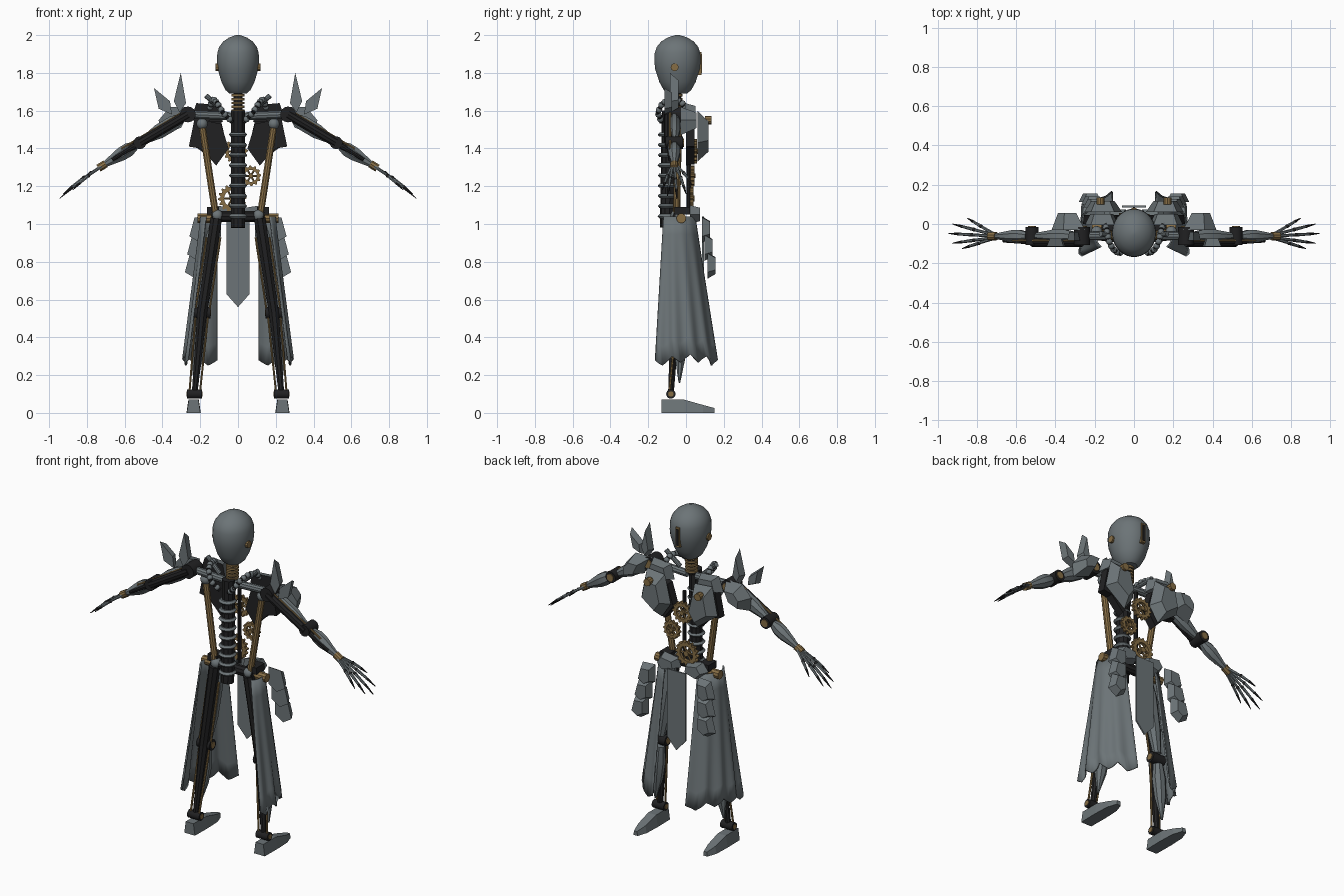
import bpy, bmesh, math
from mathutils import Vector, Matrix

cube = bpy.data.objects.get("Cube")
if cube:
    bpy.data.objects.remove(cube)


def material(name, rgb):
    m = bpy.data.materials.new(name)
    m.use_nodes = True
    m.diffuse_color = (*rgb, 1)
    m.node_tree.nodes["Principled BSDF"].inputs["Base Color"].default_value = (*rgb, 1)
    return m


STEEL = material("steel_grey", (0.15, 0.175, 0.185))
DARK = material("dark_iron", (0.015, 0.015, 0.016))
BRASS = material("brass", (0.24, 0.155, 0.06))


def finish(name, bm, mats, smooth=False):
    bmesh.ops.recalc_face_normals(bm, faces=bm.faces)
    me = bpy.data.meshes.new(name)
    bm.to_mesh(me)
    bm.free()
    for m in mats if isinstance(mats, tuple) else (mats,):
        me.materials.append(m)
    if smooth:
        me.shade_smooth()
        me.set_sharp_from_angle(angle=math.radians(35))
    ob = bpy.data.objects.new(name, me)
    bpy.context.collection.objects.link(ob)
    return ob


def lathe(name, p, q, stations, mat, sides=10, sx=1, sy=1, smooth=True):
    """Turned solid from p to q; stations are (fraction, radius)."""
    p, q = Vector(p), Vector(q)
    z = (q - p).normalized()
    x = Vector((0, 1, 0)).cross(z)
    x = x.normalized() if x.length > 0.01 else Vector((1, 0, 0))
    y = z.cross(x)
    bm = bmesh.new()
    rings = []
    for t, r in stations:
        c = p.lerp(q, t)
        angles = [2 * math.pi * (i + 0.5) / sides for i in range(sides)]
        rings.append([bm.verts.new(c + x * r * sx * math.cos(a) + y * r * sy * math.sin(a)) for a in angles])
    for a, b in zip(rings, rings[1:]):
        for i in range(sides):
            j = (i + 1) % sides
            bm.faces.new((a[i], a[j], b[j], b[i]))
    bm.faces.new(rings[0])
    bm.faces.new(rings[-1])
    return finish(name, bm, mat, smooth)


def rod(name, p, q, r, mat, r2=None, sides=10):
    return lathe(name, p, q, [(0, r), (1, r if r2 is None else r2)], mat, sides)


def ball(name, c, r, mat):
    bm = bmesh.new()
    bmesh.ops.create_uvsphere(bm, u_segments=12, v_segments=8, radius=r, matrix=Matrix.Translation(c))
    return finish(name, bm, mat, True)


def plate(name, pts, y0, y1, mat, taper=1.0, dark_back=False, s=1):
    """Outline in x and z, deep from y0 to y1, with the y1 face shrunk."""
    bm = bmesh.new()
    c = sum((Vector(p) for p in pts), Vector((0, 0))) / len(pts)
    loops = []
    for y, k in ((y0, 1), (y1, taper)):
        loop = [c + (Vector(p) - c) * k for p in pts]
        loops.append([bm.verts.new((s * v.x, y, v.y)) for v in loop])
    a, b = loops
    bm.faces.new(a)
    bm.faces.new(b)
    for i in range(len(pts)):
        j = (i + 1) % len(pts)
        bm.faces.new((a[i], a[j], b[j], b[i]))
    ob = finish(name, bm, (mat, DARK))
    if dark_back:
        for f in ob.data.polygons:
            f.material_index = int(f.normal.y < -0.5)
    return ob


def gear(name, c, r, teeth):
    bm = bmesh.new()
    n = teeth * 4
    loops = []
    for y in (-0.01, 0.01):
        for outer in (True, False):
            ring = []
            for i in range(n):
                k = (1 if i % 4 < 2 else 0.84) if outer else 0.58
                a = 2 * math.pi * i / n
                ring.append(bm.verts.new((c[0] + r * k * math.cos(a), c[1] + y, c[2] + r * k * math.sin(a))))
            loops.append(ring)
    for a, b in ((0, 1), (0, 2), (1, 3), (2, 3)):
        for i in range(n):
            j = (i + 1) % n
            bm.faces.new((loops[a][i], loops[a][j], loops[b][j], loops[b][i]))
    finish(name, bm, BRASS)
    c = Vector(c)
    for i in range(3):
        d = Vector((math.cos(i * math.pi / 3), 0, math.sin(i * math.pi / 3))) * r * 0.65
        rod(name + "_spoke", c - d, c + d, 0.006, BRASS, sides=6)
    rod(name + "_hub", c - Vector((0, 0.015, 0)), c + Vector((0, 0.015, 0)), r * 0.22, BRASS)


def skirt(s):
    """Pleated side cloth with a torn hem."""
    top = [(0.17, -0.12), (0.22, -0.08), (0.21, 0.02), (0.11, 0.05)]
    hem = [(0.265, -0.165), (0.32, -0.06), (0.27, 0.12), (0.11, 0.165)]
    nu, nv = 32, 8

    def bezier(p, t):
        w = ((1 - t) ** 3, 3 * t * (1 - t) ** 2, 3 * t * t * (1 - t), t ** 3)
        return sum((Vector(a) * b for a, b in zip(p, w)), Vector((0, 0)))
    bm = bmesh.new()
    rows = []
    for j in range(nv + 1):
        v = j / nv
        row = []
        for i in range(nu + 1):
            u = i / nu
            xy = bezier(top, u).lerp(bezier(hem, u), v)
            xy *= 1 + 0.035 * v * math.sin(u * 26)
            low = 0.24 + 0.04 * abs((i % 8) / 4 - 1) + 0.03 * math.sin(u * math.pi)
            row.append(bm.verts.new((s * xy.x, xy.y, 1.04 + (low - 1.04) * v)))
        rows.append(row)
    for a, b in zip(rows, rows[1:]):
        for i in range(nu):
            bm.faces.new((a[i], a[i + 1], b[i + 1], b[i]))
    ob = finish("side_cloth", bm, STEEL, True)
    mod = ob.modifiers.new("thickness", "SOLIDIFY")
    mod.thickness = 0.008


# Head with face slit
lathe("head", (0, -0.045, 1.69), (0, -0.045, 2.0),
      [(0, 0.045), (0.06, 0.066), (0.2, 0.088), (0.42, 0.108), (0.55, 0.112), (0.7, 0.11),
       (0.8, 0.1), (0.89, 0.079), (0.96, 0.047), (1, 0.01)], STEEL, 32, sy=1.1)
plate("slit_frame", [(-0.013, 1.79), (0.013, 1.79), (0.013, 1.91), (-0.013, 1.91)], 0.04, 0.082, BRASS)
plate("slit", [(-0.006, 1.8), (0.006, 1.8), (0.006, 1.9), (-0.006, 1.9)], 0.05, 0.086, DARK)

# Neck and spine
rod("neck_core", (0, -0.06, 1.58), (0, -0.045, 1.72), 0.025, DARK)
for i in range(6):
    z = 1.595 + i * 0.02
    rod("neck_ring", (0, -0.055, z), (0, -0.055, z + 0.012), 0.036, BRASS, sides=14)
rod("spine", (0, -0.1, 0.98), (0, -0.09, 1.6), 0.038, DARK)
for i in range(9):
    z = 1.03 + i * 0.054
    lathe("vertebra", (0, -0.1, z), (0, -0.1, z + 0.022), [(0, 0.04), (0.5, 0.05), (1, 0.04)], STEEL, 14)

# Front cloth, gears, pelvis bar
plate("centre_cloth", [(-0.062, 1.04), (0.062, 1.04), (0.062, 0.63), (0, 0.56), (-0.062, 0.63)], 0.085, 0.094, STEEL)
gear("upper_gear", (-0.012, 0.047, 1.385), 0.065, 14)
gear("middle_gear", (0.068, 0.035, 1.255), 0.055, 12)
gear("lower_gear", (-0.03, 0.03, 1.135), 0.075, 16)
rod("gear_post", (0, 0.015, 1.05), (0, 0.015, 1.5), 0.012, DARK)
rod("pelvis_bar", (-0.14, -0.04, 1.04), (0.14, -0.04, 1.04), 0.03, DARK)

for s in (1, -1):
    def P(x, y, z):
        return Vector((s * x, y, z))

    rod("ear_disc", P(0.095, -0.06, 1.83), P(0.118, -0.06, 1.83), 0.021, BRASS)

    # Chest armour
    chest = [(0.05, 1.4), (0.09, 1.53), (0.23, 1.56), (0.26, 1.41), (0.2, 1.4), (0.115, 1.31)]
    plate("rib_plate", chest, 0.0, 0.045, DARK, 0.95, s=s)
    plate("chest_plate", [(0.06, 1.42), (0.1, 1.59), (0.22, 1.6), (0.255, 1.43), (0.2, 1.39), (0.12, 1.33)],
          0.06, 0.118, STEEL, 0.6, True, s)
    rod("chest_knob", P(0.17, 0.1, 1.55), P(0.17, 0.135, 1.55), 0.022, BRASS)
    plate("collar_plate", [(0.08, 1.54), (0.1, 1.63), (0.22, 1.64), (0.25, 1.55)], -0.005, 0.05, STEEL, 0.7, True, s)
    rod("collar_bone", P(0.03, -0.06, 1.57), P(0.25, -0.06, 1.58), 0.022, STEEL)
    rod("neck_piston", P(0.08, -0.06, 1.6), P(0.17, -0.05, 1.68), 0.014, STEEL)
    path = [P(0.15, 0.01, 1.61), P(0.14, -0.03, 1.65), P(0.13, -0.08, 1.66),
            P(0.11, -0.125, 1.64), P(0.08, -0.15, 1.59), P(0.03, -0.13, 1.54)]
    for a, b in zip(path, path[1:]):
        rod("neck_hose", a, b, 0.012, DARK)
        for t in (0.2, 0.7):
            ball("hose_bead", a.lerp(b, t), 0.017, STEEL)

    # Waist struts
    rod("waist_strut", P(0.19, -0.04, 1.52), P(0.12, -0.05, 1.06), 0.019, BRASS)
    ball("strut_top", P(0.19, -0.04, 1.53), 0.03, STEEL)
    ball("strut_foot", P(0.11, -0.05, 1.045), 0.032, STEEL)

    # Shoulder armour
    plate("tall_spike", [(0.275, 1.64), (0.303, 1.8), (0.34, 1.65), (0.31, 1.59)], -0.085, -0.04, STEEL, 0.7, s=s)
    plate("outer_spike", [(0.35, 1.58), (0.36, 1.65), (0.445, 1.72), (0.42, 1.61)], -0.115, -0.075, STEEL, 0.7, s=s)
    plate("shoulder_plate", [(0.25, 1.62), (0.36, 1.62), (0.42, 1.55), (0.41, 1.47), (0.3, 1.51)],
          -0.03, 0.055, STEEL, 0.55, s=s)

    # Arm
    shoulder, elbow, wrist = P(0.265, -0.062, 1.58), P(0.52, -0.062, 1.43), P(0.715, -0.062, 1.31)
    side, back = Vector((0, 0.046, 0)), Vector((0, -0.028, 0))
    for name, c, r in (("shoulder_joint", shoulder, 0.042), ("elbow_joint", elbow, 0.034)):
        rod(name, c - side, c + side, r, DARK, sides=14)
        rod(name + "_cap", c + side, c + side * 1.12, r * 0.65, BRASS)
    rod("upper_arm_bar", shoulder + back, elbow + back, 0.026, DARK)
    lathe("upper_arm_shell", shoulder, elbow, [(0.1, 0.025), (0.3, 0.042), (0.6, 0.042), (0.92, 0.022)], STEEL, 8, sy=0.8)
    rod("forearm_bar", elbow + back * 0.8, elbow.lerp(wrist, 0.75) + back * 0.8, 0.02, DARK, 0.01)
    lathe("forearm_shell", elbow, wrist, [(0.12, 0.025), (0.3, 0.04), (0.5, 0.039), (0.95, 0.017)], STEEL, 8, sy=0.85)
    up = Vector((0, -0.022, 0.028))
    rod("arm_rod", shoulder.lerp(elbow, 0.15) + up, elbow.lerp(wrist, 0.5) + up, 0.006, BRASS)
    rod("wrist_cuff", elbow.lerp(wrist, 0.93), wrist.lerp(elbow, -0.12), 0.022, BRASS)

    # Hand
    for tx, ty, tz in ((0.85, 0.03, 1.21), (0.925, -0.0, 1.16), (0.945, -0.048, 1.135),
                       (0.925, -0.098, 1.15), (0.875, -0.125, 1.18)):
        tip = P(tx, ty, tz)
        root = wrist + Vector((0, (ty + 0.05) * 0.15, 0))
        knuckle = root.lerp(tip, 0.48) + Vector((0, 0, 0.008))
        mid = root.lerp(tip, 0.76) + Vector((0, 0, 0.006))
        rod("palm_bone", root, knuckle, 0.009, STEEL, 0.007, 6)
        rod("finger", knuckle, mid, 0.009, STEEL, 0.007, 6)
        rod("fingertip", mid, tip, 0.008, DARK, 0.002, 6)
        ball("knuckle", knuckle, 0.01, DARK)

    # Hips
    plate("pelvis_plate", [(0.02, 1.03), (0.03, 1.085), (0.13, 1.1), (0.165, 1.05), (0.12, 1.0)],
          0.02, 0.075, STEEL, 0.7, s=s)
    plate("hip_block", [(0.1, 1.05), (0.1, 1.09), (0.165, 1.09), (0.165, 1.05)], -0.06, 0.02, DARK, s=s)
    rod("hip_disc", P(0.1, -0.025, 1.03), P(0.215, -0.025, 1.03), 0.026, BRASS)
    for i in range(3):
        x, z, y = 0.195 + 0.012 * i, 0.985 - 0.095 * i, 0.085 + 0.014 * i
        plate("hip_scale", [(x - 0.05, z + 0.055), (x + 0.035, z + 0.05), (x + 0.062, z - 0.05),
                            (x + 0.005, z - 0.085), (x - 0.05, z - 0.05)], y, y + 0.042, STEEL, 0.65, s=s)
    skirt(s)

    # Leg
    hip, knee, ankle = P(0.115, -0.04, 1.03), P(0.19, -0.035, 0.53), P(0.23, -0.08, 0.1)
    rear, fore = Vector((0, -0.02, 0)), Vector((0, 0.012, 0))
    for name, c, r, w in (("knee_joint", knee, 0.032, 0.044), ("ankle_joint", ankle, 0.025, 0.04)):
        wide = Vector((w, 0, 0))
        rod(name, c - wide, c + wide, r, DARK, sides=14)
        rod(name + "_cap", c - wide * 1.08, c + wide * 1.08, r * 0.6, BRASS)
    rod("thigh_bar", hip + rear, knee + rear, 0.033, DARK, 0.028, 8)
    rod("shin_bar", knee + rear, ankle, 0.028, DARK, 0.016, 8)
    lathe("thigh_shell", hip + fore, knee + fore, [(0.04, 0.03), (0.25, 0.046), (0.65, 0.043), (0.94, 0.026)], STEEL, 8, sy=0.8)
    lathe("calf_shell", knee + fore, P(0.23, -0.035, 0.16), [(0.1, 0.03), (0.35, 0.043), (0.65, 0.036), (1, 0.006)], STEEL, 8, sy=0.8)
    for k in (-1, 1):
        off = Vector((k * 0.037, -0.012, 0))
        rod("thigh_rod", hip.lerp(knee, 0.2) + off, knee + off, 0.006, BRASS, sides=6)
        rod("shin_rod", knee + off * 0.9, ankle + off * 0.75, 0.006, BRASS, sides=6)

    # Foot: wedge with a narrow toe
    bm = bmesh.new()
    rows = []
    for y, w, h in ((-0.13, 0.036, 0.07), (-0.01, 0.038, 0.07), (0.09, 0.034, 0.042), (0.15, 0.014, 0.026)):
        rows.append([bm.verts.new(P(0.235 + dx, y, z)) for dx, z in ((-w, 0), (w, 0), (w * 0.72, h), (-w * 0.72, h))])
    for a, b in zip(rows, rows[1:]):
        for i in range(4):
            bm.faces.new((a[i], a[(i + 1) % 4], b[(i + 1) % 4], b[i]))
    bm.faces.new(rows[0])
    bm.faces.new(rows[-1])
    finish("foot", bm, STEEL)
